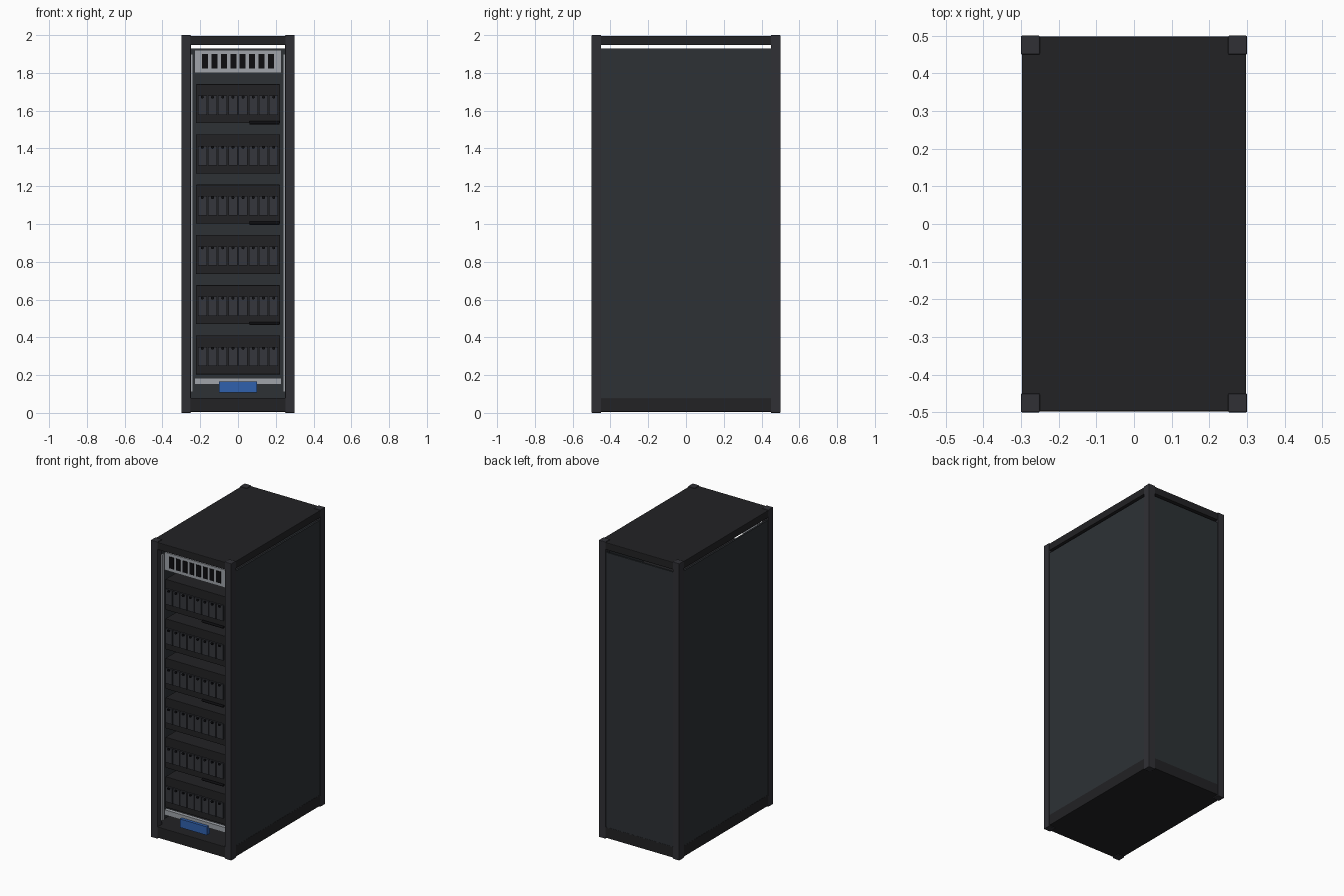
import bpy
import bmesh
import math
from mathutils import Matrix, Vector

if "Cube" in bpy.data.objects:
    bpy.data.objects.remove(bpy.data.objects["Cube"])


def material(name, r, g, b):
    m = bpy.data.materials.new(name)
    m.diffuse_color = (r, g, b, 1)
    m.use_nodes = True
    m.node_tree.nodes["Principled BSDF"].inputs["Base Color"].default_value = m.diffuse_color
    return m


BLACK = material("black", 0.004, 0.004, 0.005)
DARK = material("dark_metal", 0.016, 0.016, 0.018)
FRAME = material("frame_grey", 0.03, 0.03, 0.036)
PANEL = material("panel_grey", 0.026, 0.031, 0.036)
DRIVE = material("drive_grey", 0.035, 0.037, 0.045)
SILVER = material("silver", 0.35, 0.37, 0.4)
BLUE = material("blue", 0.03, 0.12, 0.42)


def finish(name, bm, mat, bevel=0.0):
    me = bpy.data.meshes.new(name)
    bm.to_mesh(me)
    bm.free()
    me.materials.append(mat)
    ob = bpy.data.objects.new(name, me)
    bpy.context.collection.objects.link(ob)
    if bevel:
        mod = ob.modifiers.new("bevel", 'BEVEL')
        mod.width = bevel
        mod.segments = 2
    return ob


def add_box(bm, x, y, z):
    """Box between the (low, high) pairs on each axis."""
    size = Vector((x[1] - x[0], y[1] - y[0], z[1] - z[0]))
    mid = Vector((sum(x), sum(y), sum(z))) / 2
    bmesh.ops.create_cube(bm, size=1, matrix=Matrix.Translation(mid) @ Matrix.Diagonal((*size, 1)))


def box(name, x, y, z, mat, bevel=0.0):
    bm = bmesh.new()
    add_box(bm, x, y, z)
    return finish(name, bm, mat, bevel)


def add_rod(bm, centre, radius, length, axis):
    rot = Matrix.Rotation(math.pi / 2, 4, axis)
    bmesh.ops.create_cone(bm, cap_ends=True, segments=12, radius1=radius, radius2=radius,
                          depth=length, matrix=Matrix.Translation(centre) @ rot)


# Base, top and four corner posts
box("base_plate", (-0.298, 0.298), (-0.498, 0.498), (0.006, 0.08), DARK, 0.004)
box("top_plate", (-0.298, 0.298), (-0.498, 0.498), (1.947, 1.996), DARK, 0.004)
for sx in (-1, 1):
    for sy in (-1, 1):
        xs = sorted((sx * 0.25, sx * 0.3))
        ys = sorted((sy * 0.45, sy * 0.5))
        box("corner_post", xs, ys, (0, 2), FRAME, 0.003)

# Side and back panels, leaving a slit below the top
for side, sx in (("left", -1), ("right", 1)):
    box(side + "_panel", sorted((sx * 0.284, sx * 0.296)), (-0.452, 0.452), (0.075, 1.93), PANEL)
    box(side + "_mounting_rail", sorted((sx * 0.239, sx * 0.25)), (-0.46, -0.44), (0.11, 1.9), SILVER)
box("back_panel", (-0.252, 0.252), (0.484, 0.496), (0.075, 1.93), PANEL)

# Vented panel at the top of the rack
box("vent_panel", (-0.23, 0.23), (-0.455, -0.43), (1.80, 1.92), SILVER)
bm = bmesh.new()
for i in range(8):
    x = (i - 3.5) * 0.05
    add_box(bm, (x - 0.016, x + 0.016), (-0.459, -0.45), (1.823, 1.9))
finish("vent_slots", bm, BLACK)

# Six server units, each with eight drive bays
for n in range(6):
    z = 0.307 + n * 0.266
    box("server_chassis", (-0.222, 0.222), (-0.455, 0.35), (z - 0.103, z + 0.103), DARK, 0.002)
    drives, knobs = bmesh.new(), bmesh.new()
    for i in range(8):
        x = (i - 3.5) * 0.054
        add_box(drives, (x - 0.024, x + 0.024), (-0.465, -0.45), (z - 0.06, z + 0.043))
        add_rod(knobs, (x, -0.463, z + 0.035), 0.008, 0.02, 'X')
    finish("drive_bays", drives, DRIVE)
    finish("drive_latches", knobs, BLACK)
    # Cable under every second unit
    if n % 2:
        bm = bmesh.new()
        add_rod(bm, (0.14, -0.465, z - 0.101), 0.008, 0.16, 'Y')
        finish("cable", bm, BLACK)
        bpy.context.view_layer.objects.active = bpy.data.objects["cable"]

# Bottom strip and blue label block
box("bottom_strip", (-0.23, 0.23), (-0.455, -0.43), (0.15, 0.185), SILVER)
box("blue_block", (-0.1, 0.1), (-0.475, -0.44), (0.108, 0.165), BLUE)
